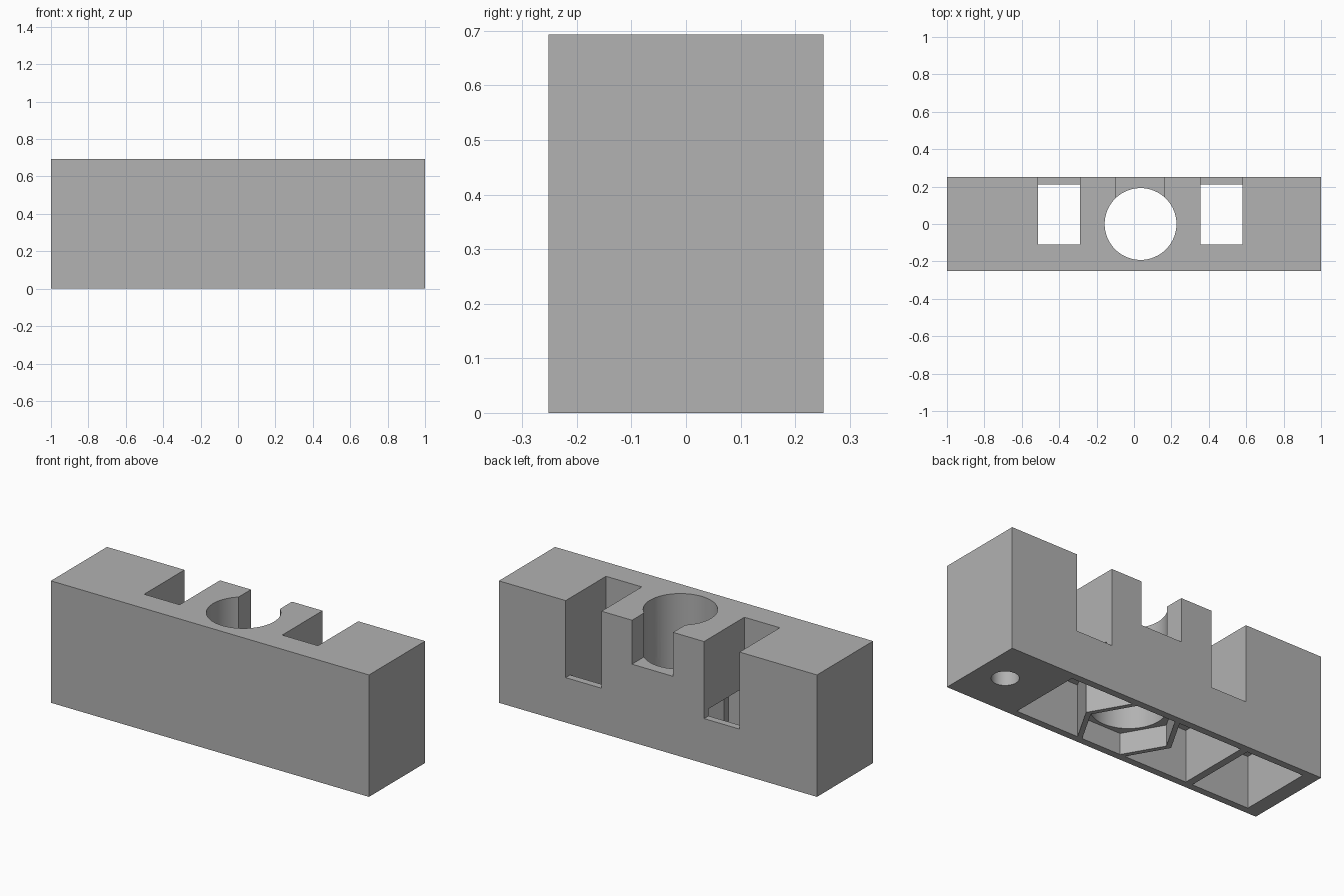
import bpy
import bmesh
from math import sin, cos, pi, sqrt
from mathutils import Matrix

cube = bpy.data.objects.get("Cube")
if cube:
    bpy.data.objects.remove(cube, do_unlink=True)

W, D, H = 2.0, 0.504, 0.693
CX = 0.035            # centre of the round bore
INNER = 0.212         # half depth of the underside pockets
CEIL = 0.295          # ceiling of the underside pockets
OVER = 0.1            # cutter overshoot

grey = bpy.data.materials.new("plain grey")
grey.use_nodes = True
colour = (0.445, 0.445, 0.445, 1)
grey.diffuse_color = colour
grey.node_tree.nodes["Principled BSDF"].inputs["Base Color"].default_value = colour


def prism(name, outline, low, high, turn=None):
    """Extrude a flat outline from low to high along z, then turn it."""
    bm = bmesh.new()
    face = bm.faces.new([bm.verts.new((x, y, low)) for x, y in outline])
    top = bmesh.ops.extrude_face_region(bm, geom=[face])
    verts = [v for v in top["geom"] if isinstance(v, bmesh.types.BMVert)]
    bmesh.ops.translate(bm, verts=verts, vec=(0, 0, high - low))
    if turn:
        bm.transform(turn)
    bmesh.ops.recalc_face_normals(bm, faces=bm.faces)
    mesh = bpy.data.meshes.new(name)
    bm.to_mesh(mesh)
    bm.free()
    mesh.materials.append(grey)
    obj = bpy.data.objects.new(name, mesh)
    bpy.context.collection.objects.link(obj)
    return obj


def rect(x0, x1, y0, y1):
    return [(x0, y0), (x1, y0), (x1, y1), (x0, y1)]


def ring(x, y, r, n):
    return [(x + r * cos(2 * pi * i / n), y + r * sin(2 * pi * i / n)) for i in range(n)]


def hex_pocket(side, far):
    """Outline running from the hexagonal wall to a straight end."""
    tip, shoulder = 0.275, 0.275 - INNER / sqrt(3)
    return [(far, -INNER), (CX + side * shoulder, -INNER), (CX + side * tip, 0),
            (CX + side * shoulder, INNER), (far, INNER)]


block = prism("block", rect(-W / 2, W / 2, -D / 2, D / 2), 0, H)
cutters = []

# Notches open to the back and top
for name, x0, x1 in (("left_notch", 0.355, 0.58), ("right_notch", -0.513, -0.29)):
    cutters.append(prism(name, rect(x0, x1, -0.11, D), 0.255, H + OVER))

# Hollow underside
cutters.append(prism("left_pocket", hex_pocket(1, 0.58), -OVER, CEIL))
cutters.append(prism("right_pocket", hex_pocket(-1, -0.513), -OVER, CEIL))
cutters.append(prism("end_pocket", rect(-0.915, -0.555, -INNER, INNER), -OVER, CEIL))
cutters.append(prism("hex_recess", ring(CX, 0, INNER * 2 / sqrt(3), 6), -OVER, 0.12))

# Round bore with its back slot, and the small hole below
cutters.append(prism("bore", ring(CX, 0, 0.192, 64), -OVER, H + OVER))
cutters.append(prism("bore_slot", rect(-0.095, 0.163, 0.05, D), 0.443, H + OVER))
cutters.append(prism("bottom_hole", ring(0.834, 0, 0.07, 40), -OVER, CEIL))

# Teardrop channel along the whole length
R = 0.076
steps = 36
drop = [(R * cos(a), R * sin(a)) for a in
        (3 * pi / 4 + 1.5 * pi * i / steps for i in range(steps + 1))]
drop.append((0, R * sqrt(2)))
along_x = Matrix.Translation((0, 0, 0.295)) @ Matrix(
    ((0, 0, 1, 0), (1, 0, 0, 0), (0, 1, 0, 0), (0, 0, 0, 1)))
cutters.append(prism("channel", drop, -W / 2 - OVER, W / 2 + OVER, along_x))

# Carve the block
bpy.context.view_layer.objects.active = block
block.select_set(True)
for cutter in cutters:
    mod = block.modifiers.new(cutter.name, "BOOLEAN")
    mod.operation = "DIFFERENCE"
    mod.solver = "EXACT"
    mod.object = cutter
    bpy.ops.object.modifier_apply(modifier=mod.name)
    bpy.data.objects.remove(cutter, do_unlink=True)

bpy.ops.object.shade_smooth_by_angle(angle=pi / 6)
